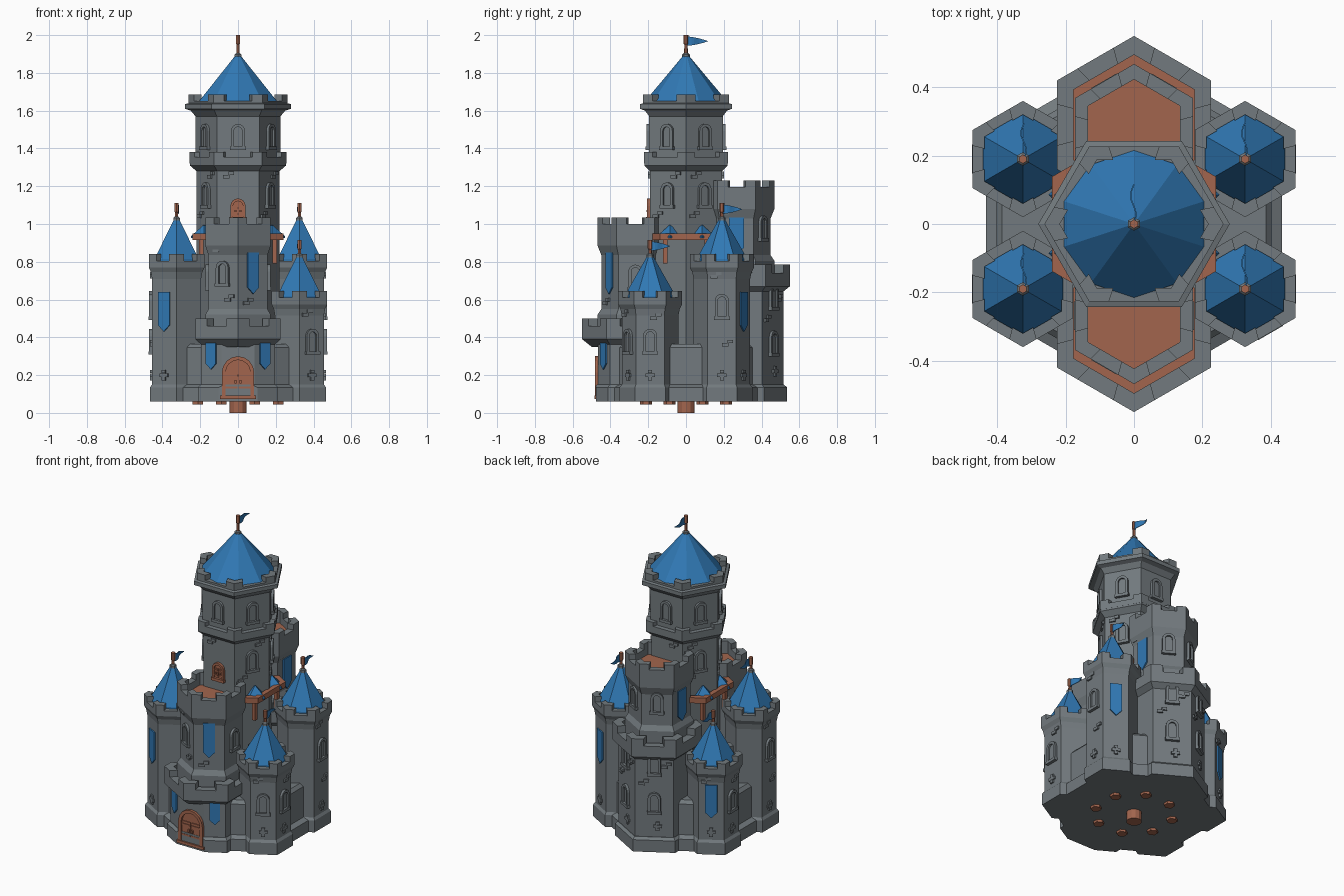
import bpy, bmesh
from math import sin, cos, pi, radians
from mathutils import Matrix, Vector

if "Cube" in bpy.data.objects:
    bpy.data.objects.remove(bpy.data.objects["Cube"])

def mat(name, col):
    m = bpy.data.materials.new(name)
    m.diffuse_color = (*col, 1)
    m.use_nodes = True
    m.node_tree.nodes["Principled BSDF"].inputs["Base Color"].default_value = m.diffuse_color
    return m

STONE = mat("grey_stone", (0.17, 0.195, 0.21))
BLUE = mat("blue_cloth", (0.03, 0.19, 0.46))
WOOD = mat("terracotta_wood", (0.36, 0.13, 0.075))

def finish(name, bm, m, matrix=None):
    bmesh.ops.recalc_face_normals(bm, faces=bm.faces)
    me = bpy.data.meshes.new(name)
    bm.to_mesh(me)
    bm.free()
    me.materials.append(m)
    ob = bpy.data.objects.new(name, me)
    bpy.context.collection.objects.link(ob)
    if matrix:
        ob.matrix_world = matrix
    return ob

def lathe(name, c, prof, m, n=6, rot=90, clip_y=None):
    """Stack of n-sided rings (radius, z), optionally cut flat at the front."""
    bm = bmesh.new()
    rings = [[bm.verts.new((c[0] + r * cos(radians(rot) + 2 * pi * i / n),
                            c[1] + r * sin(radians(rot) + 2 * pi * i / n), z)) for i in range(n)]
             for r, z in prof]
    for a, b in zip(rings, rings[1:]):
        for i in range(n):
            bm.faces.new((a[i], a[(i + 1) % n], b[(i + 1) % n], b[i]))
    bm.faces.new(rings[0][::-1])
    bm.faces.new(rings[-1])
    if clip_y is not None:
        cut = bmesh.ops.bisect_plane(bm, geom=bm.verts[:] + bm.edges[:] + bm.faces[:], plane_co=(0, clip_y, 0),
                                     plane_no=(0, -1, 0), clear_outer=True)
        edges = [e for e in cut["geom_cut"] if isinstance(e, bmesh.types.BMEdge)]
        bmesh.ops.holes_fill(bm, edges=edges, sides=0)
    return finish(name, bm, m)

def prism(bm, base, d):
    """Closed prism from a list of base points, moved along d."""
    a = [bm.verts.new(p) for p in base]
    b = [bm.verts.new(Vector(p) + Vector(d)) for p in base]
    bm.faces.new(a[::-1])
    bm.faces.new(b)
    for i in range(len(a)):
        j = (i + 1) % len(a)
        bm.faces.new((a[i], a[j], b[j], b[i]))

def parapet(name, c, R, t, z0, zlow, zhigh, rot=90, k=0.27, m=STONE):
    """Hexagonal battlement, high at the corners and low between."""
    bm = bmesh.new()
    pt = lambda r, i: Vector((c[0] + r * cos(radians(rot + 60 * i)), c[1] + r * sin(radians(rot + 60 * i)), z0))
    for i in range(6):
        for f0, f1, top in ((0, k, zhigh), (k, 1 - k, zlow), (1 - k, 1, zhigh)):
            o0, o1, n0, n1 = pt(R, i), pt(R, i + 1), pt(R - t, i), pt(R - t, i + 1)
            prism(bm, [o0.lerp(o1, f0), o0.lerp(o1, f1), n0.lerp(n1, f1), n0.lerp(n1, f0)], (0, 0, top - z0))
    return finish(name, bm, m)

def on_face(c, R, ang, z, u=0, apo=None):
    """Matrix on a hexagon side: local x along it, y up, z outward."""
    a = radians(ang)
    n, t = Vector((cos(a), sin(a), 0)), Vector((-sin(a), cos(a), 0))
    p = Vector((c[0], c[1], z)) + n * (R * cos(pi / 6) if apo is None else apo) + t * u
    return Matrix.Translation(p) @ Matrix((t, (0, 0, 1), n)).transposed().to_4x4()

def arch(w, h, n=8):
    r = w / 2
    return [(-r, 0)] + [(-r * cos(pi * i / n), h - r + r * sin(pi * i / n)) for i in range(n + 1)] + [(r, 0)]

def arched(name, M, w, h, t, depth, m=STONE, door=False):
    """Arched frame with sill and a recessed panel."""
    bm = bmesh.new()
    o, i = arch(w, h), arch(w - 2 * t, h - t)
    for k in range(len(o) - 1):
        prism(bm, [(*o[k], -.01), (*o[k + 1], -.01), (*i[k + 1], -.01), (*i[k], -.01)], (0, 0, depth + .01))
    prism(bm, [(*p, -.01) for p in i], (0, 0, .014))
    s = w * .56
    prism(bm, [(-s, -.012, -.01), (s, -.012, -.01), (s, .006, -.01), (-s, .006, -.01)], (0, 0, depth + .014))
    if door:  # two leaves, hinge straps and handles
        for d in (-1, 1):
            for x0, x1, y0, y1, q in ((.003, w / 2 - t, .01, h * .62, .009), (.003, w / 2 - t, h * .2, h * .25, .013),
                                      (.003, w / 2 - t, h * .5, h * .55, .013), (.008, .018, h * .33, h * .42, .018)):
                prism(bm, [(d * x0, y0, 0), (d * x1, y0, 0), (d * x1, y1, 0), (d * x0, y1, 0)], (0, 0, q))
    return finish(name, bm, m, M)

def window(c, R, ang, z, u=0, h=.125):
    arched("window", on_face(c, R, ang, z, u), .075, h, .016, .015)

def banner(c, R, ang, top, w=.07, h=.21, u=0):
    bm = bmesh.new()
    r = w / 2
    prism(bm, [(-r, 0, -.01), (-r, -h + r, -.01), (0, -h, -.01), (r, -h + r, -.01), (r, 0, -.01)], (0, 0, .018))
    finish("banner", bm, BLUE, on_face(c, R, ang, top, u))

def bricks(c, R, ang, z, u=0, cross=False):
    bm = bmesh.new()
    blocks = ((0, 0, .05), (0, .019, .022), (0, -.019, .022)) if cross else ((-.012, 0, .036), (.014, .018, .03))
    for x, y, w in blocks:
        prism(bm, [(x - w / 2, y - .009, -.01), (x + w / 2, y - .009, -.01),
                   (x + w / 2, y + .009, -.01), (x - w / 2, y + .009, -.01)], (0, 0, .02))
    finish("raised_bricks", bm, STONE, on_face(c, R, ang, z, u))

def pennant(c, z0, top, L):
    """Pole with a collar and a wavy flag blowing to the back."""
    lathe("flag_pole", c, [(.010, z0 - .03), (.009, top - .05), (.013, top - .045), (.013, top)], WOOD)
    lathe("pole_collar", c, [(.02, z0 - .022), (.02, z0 - .003), (.012, z0 + .004)], STONE)
    bm = bmesh.new()
    N, rows = 8, []
    for i in range(N + 1):
        f = i / N
        x, y, half = c[0] + .008 * sin(f * 6.5), c[1] + f * L, .024 * (1 - f ** 1.7) + .0006
        rows.append([bm.verts.new((x, y, top - .032 + half)), bm.verts.new((x, y, top - .032 - half))])
    for a, b in zip(rows, rows[1:]):
        bm.faces.new((a[0], b[0], b[1], a[1]))
    ob = finish("flag", bm, BLUE)
    ob.modifiers.new("thickness", 'SOLIDIFY').thickness = .004

# Base block and curtain walls
O = (0, 0)
lathe("base_plinth", O, [(.5, .06), (.5, .135), (.465, .15)], STONE, clip_y=-.47)
lathe("curtain_walls", O, [(.465, .1), (.465, .345), (.445, .365)], STONE, clip_y=-.46)
lathe("bottom_peg", O, [(.045, 0), (.045, .07)], WOOD, n=12)
for i in range(8):
    a = pi / 8 + i * pi / 4
    lathe("bottom_stud", (.23 * cos(a), .23 * sin(a)), [(.032, .045), (.032, .07)], WOOD, n=6)

# Central keep
K = 0
lathe("keep_shaft", O, [(.22, .1), (.22, 1.28), (.255, 1.31), (.255, 1.355), (.225, 1.356),
                        (.225, 1.57), (.25, 1.60), (.28, 1.61), (.28, 1.635), (.26, 1.64)], STONE, rot=K)
parapet("keep_band", O, .256, .032, 1.32, 1.355, 1.38, rot=K, k=.2)
parapet("keep_battlement", O, .262, .045, 1.63, 1.652, 1.685, rot=K, k=.22)
lathe("keep_roof", O, [(.215, 1.64), (.215, 1.652), (.012, 1.895)], BLUE, n=10)
pennant(O, 1.9, 2.0, .115)
for i in range(6):
    ang = 30 + 60 * i
    window(O, .225, ang, 1.405)
    bricks(O, .22, ang, 1.25, .05 if i % 2 else -.05)
    if ang not in (90, 270):
        window(O, .22, ang, 1.095)
        bricks(O, .22, ang, 1.04, -.06)
arched("keep_door", on_face(O, .22, 270, 1.03), .08, .105, .014, .016, WOOD, True)

# Wooden gallery round the keep
parapet("gallery_beam", O, .277, .035, .915, .95, .95, m=WOOD)
for sx in (-1, 1):
    for sy in (-1, 1):
        lathe("gallery_post", (sx * .195, sy * .11), [(.016, .79), (.016, .92)], WOOD, n=4, rot=45)
        lathe("gallery_roof", (sx * .18, sy * .085), [(.07, .925), (.07, .935), (.002, .995)], BLUE, n=4, rot=0)

def bastion(s, z, zlow, zhigh, ttop, clip):
    """Wide lower body with terrace and a turret above; s = -1 front, 1 back."""
    c, t = (0, s * .29), (0, s * .268)
    lathe("bastion_plinth", c, [(.245, .06), (.245, .135), (.228, .15)], STONE, clip_y=clip and -.476)
    lathe("bastion_body", c, [(.225, .1), (.225, z)], STONE, clip_y=clip and -.465)
    lathe("bastion_flare", c, [(.21, z - .04), (.26, z), (.26, z + .035)], STONE)
    parapet("terrace_battlement", c, .26, .055, z, zlow, zhigh)
    lathe("terrace_floor", c, [(.208, z), (.208, z + .04)], WOOD)
    lathe("turret", t, [(.2, z), (.2, zhigh + .02), (.18, zhigh + .05), (.18, ttop - .2),
                        (.2, ttop - .15), (.2, ttop - .09)], STONE)
    parapet("turret_battlement", t, .2, .045, ttop - .1, ttop - .035, ttop)
    lathe("turret_floor", t, [(.16, ttop - .1), (.16, ttop - .08)], WOOD)
    return c, t

# Front bastion with the main door
c, t = bastion(-1, .39, .46, .5, 1.035, True)
arched("main_door", on_face(O, 0, 270, .085, apo=.465), .17, .215, .02, .016, WOOD, True)
for ang, u in ((300, .05), (240, -.05)):
    banner(c, .225, ang, .37, w=.062, h=.14, u=u)
banner(t, .18, 300, .85, h=.22)
window(t, .18, 240, .68)
bricks(t, .18, 240, .6, .04)
bricks(t, .18, 300, .58, -.03)
bricks(t, .18, 240, .86, -.03)
for ang in (0, 180):
    window(t, .18, ang, .66)

# Back bastion
c, t = bastion(1, .67, .74, .785, 1.23, False)
for ang in (60, 120):
    window(c, .225, ang, .31)
    window(c, .225, ang, .555)
    bricks(c, .225, ang, .22, .02, True)
    bricks(c, .225, ang, .49, -.06)
    bricks(c, .225, ang, .6, .07)
    window(t, .18, ang, .92)
for ang in (0, 180):
    banner(t, .18, ang, 1.035, w=.08, h=.2)
    bricks(t, .18, ang, 1.06, -.05)

# Corner towers: two tall, two short, on opposite corners
for sx in (-1, 1):
    for sy in (-1, 1):
        c = (sx * .325, sy * .19)
        tall = sx == sy
        d = 0 if tall else -.195
        side, diag = (0 if sx > 0 else 180), sy * (60 if sx > 0 else 120)
        lathe("corner_plinth", c, [(.162, .06), (.162, .135), (.15, .15)], STONE)
        lathe("corner_tower", c, [(.15, .1), (.15, .71 + d), (.157, .745 + d), (.17, .77 + d), (.17, .79 + d)], STONE)
        parapet("corner_battlement", c, .17, .04, .78 + d, .805 + d, .84 + d)
        lathe("corner_roof", c, [(.135, .80 + d), (.135, .815 + d), (.01, 1.035 + d)], BLUE)
        pennant(c, 1.035 + d, 1.11 + d, .105)
        if tall:
            banner(c, .15, diag, .64)
            window(c, .15, side, .505)
            bricks(c, .15, side, .72, -.03)
            bricks(c, .15, side, .36, .03)
        else:
            if sx > 0:
                window(c, .15, diag, .32)
            else:
                banner(c, .15, diag, .5)
            window(c, .15, side, .32)
            bricks(c, .15, diag, .52, -.03)
            bricks(c, .15, side, .5, .03)
        bricks(c, .15, diag, .2, 0, True)
        bricks(c, .15, side, .2, 0, True)
